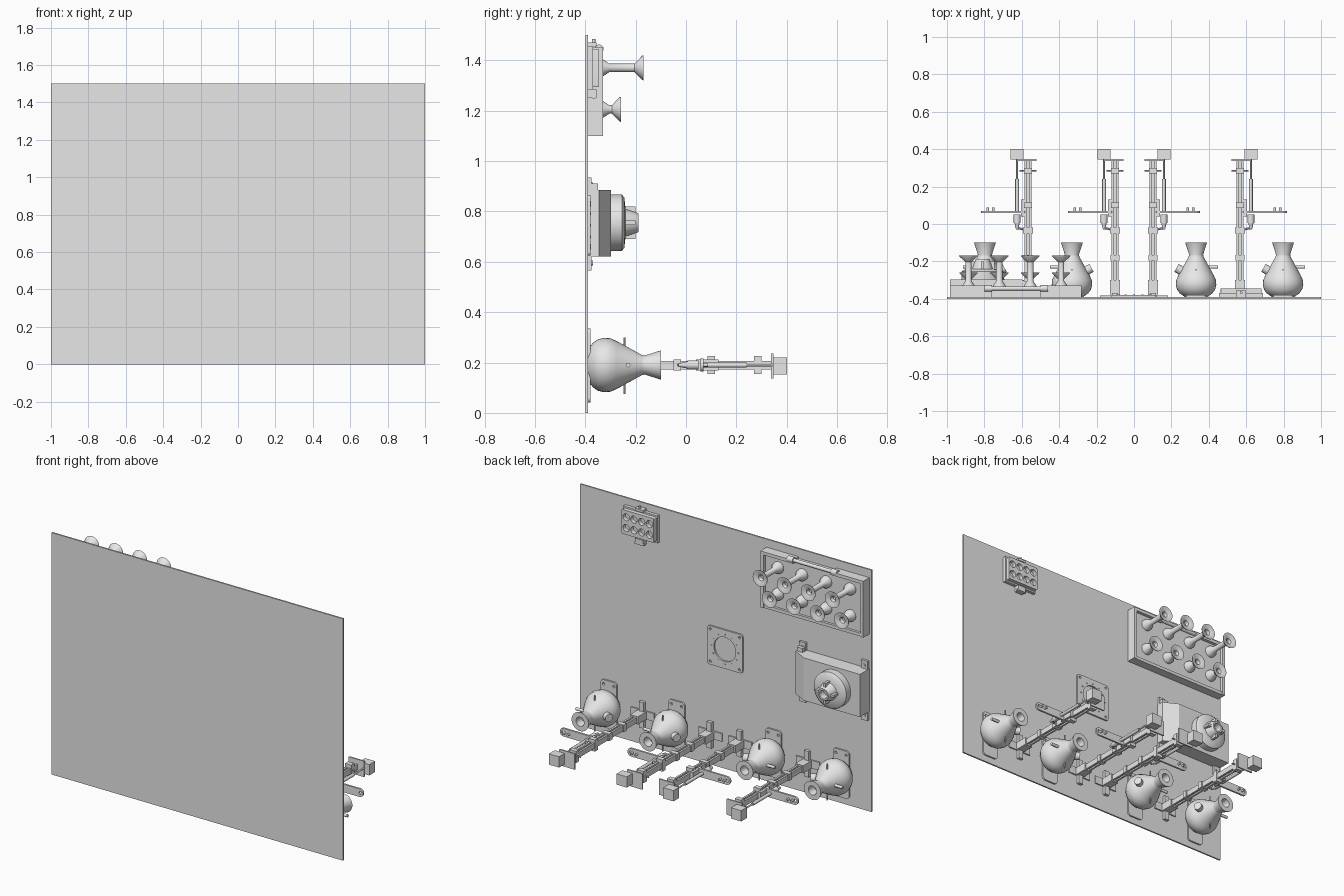
import bpy, bmesh
from math import pi, cos, sin
from mathutils import Vector, Matrix

cube = bpy.data.objects.get("Cube")
if cube:
    bpy.data.objects.remove(cube)

grey = bpy.data.materials.new("light_grey")
grey.use_nodes = True
grey.diffuse_color = (0.8, 0.8, 0.8, 1)
grey.node_tree.nodes["Principled BSDF"].inputs["Base Color"].default_value = (0.8, 0.8, 0.8, 1)

BACK = -0.39   # inner surface of the wall panel
AXIS = 0.19    # height of the bottles and arms


def add(name, bm, smooth=False):
    bmesh.ops.recalc_face_normals(bm, faces=bm.faces)
    mesh = bpy.data.meshes.new(name)
    bm.to_mesh(mesh)
    bm.free()
    mesh.materials.append(grey)
    ob = bpy.data.objects.new(name, mesh)
    bpy.context.collection.objects.link(ob)
    if smooth:
        bpy.ops.object.select_all(action='DESELECT')
        bpy.context.view_layer.objects.active = ob
        ob.select_set(True)
        bpy.ops.object.shade_smooth_by_angle(angle=0.6)
    return ob


def box(name, x, y, z):
    """Box from (low, high) pairs in any order."""
    size = [abs(p[1] - p[0]) for p in (x, y, z)]
    mid = [(p[0] + p[1]) / 2 for p in (x, y, z)]
    bm = bmesh.new()
    bmesh.ops.create_cube(bm, size=1, matrix=Matrix.Translation(mid) @ Matrix.Diagonal((*size, 1)))
    return add(name, bm)


def rod(name, a, b, r, r2=None, n=20):
    a, b = Vector(a), Vector(b)
    turn = (b - a).to_track_quat('Z', 'Y').to_matrix().to_4x4()
    bm = bmesh.new()
    bmesh.ops.create_cone(bm, cap_ends=True, segments=n, radius1=r, radius2=r if r2 is None else r2,
                          depth=(b - a).length, matrix=Matrix.Translation((a + b) / 2) @ turn)
    return add(name, bm, True)


def lathe(name, profile, x, z, n=36):
    """Turn (y, radius) points around an axis along y."""
    bm = bmesh.new()
    verts = [bm.verts.new((x + r, y, z)) for y, r in profile]
    edges = [bm.edges.new(pair) for pair in zip(verts, verts[1:])]
    bmesh.ops.spin(bm, geom=verts + edges, cent=(x, 0, z), axis=(0, 1, 0), angle=2 * pi, steps=n)
    bmesh.ops.remove_doubles(bm, verts=bm.verts, dist=1e-5)
    return add(name, bm, True)


def circle(x, z, r, n=24):
    return [(x + r * cos(2 * pi * i / n), z + r * sin(2 * pi * i / n)) for i in range(n)]


def rounded(x, z, w, h, r):
    """Rounded rectangle outline centred on x, z."""
    pts = []
    for i, (sx, sz) in enumerate([(1, 1), (-1, 1), (-1, -1), (1, -1)]):
        for k in range(7):
            a = (i + k / 6) * pi / 2
            pts.append((x + sx * (w / 2 - r) + r * cos(a), z + sz * (h / 2 - r) + r * sin(a)))
    return pts


def plate(name, outlines, y0, y1):
    """Flat plate facing y; the outlines after the first are holes."""
    cu = bpy.data.curves.new(name, 'CURVE')
    cu.dimensions, cu.fill_mode, cu.extrude = '2D', 'BOTH', (y1 - y0) / 2
    for pts in outlines:
        sp = cu.splines.new('POLY')
        sp.points.add(len(pts) - 1)
        for p, (x, z) in zip(sp.points, pts):
            p.co = (x, z, 0, 1)
        sp.use_cyclic_u = True
    tmp = bpy.data.objects.new(name + "_curve", cu)
    bpy.context.collection.objects.link(tmp)
    bpy.context.view_layer.update()
    mesh = bpy.data.meshes.new_from_object(tmp.evaluated_get(bpy.context.evaluated_depsgraph_get()))
    bm = bmesh.new()
    bm.from_mesh(mesh)
    bpy.data.objects.remove(tmp)
    bpy.data.meshes.remove(mesh)
    bm.transform(Matrix.Translation((0, (y0 + y1) / 2, 0)) @ Matrix.Rotation(pi / 2, 4, 'X'))
    bmesh.ops.remove_doubles(bm, verts=bm.verts, dist=1e-5)
    return add(name, bm)


# Wall panel
box("wall_panel", (-1, 1), (-0.4, BACK), (0, 1.5))

# Square flange with a round opening and a ring of bolts
corners = [(sx * 0.1, 0.745 + sz * 0.1) for sx in (-1, 1) for sz in (-1, 1)]
plate("flange_plate", [rounded(0, 0.745, 0.24, 0.24, 0.015), circle(0, 0.745, 0.075, 40)]
      + [circle(x, z, 0.008, 10) for x, z in corners], BACK, -0.38)
for x, z in circle(0, 0.745, 0.092, 12):
    rod("flange_bolt", (x, -0.38, z), (x, -0.377, z), 0.005, n=8)

# Socket block with two rows of four sockets
box("socket_back", (0.455, 0.69), (BACK, -0.37), (1.285, 1.455))
sockets = [circle(0.573 + (i - 1.5) * 0.053, 1.37 + j * 0.033, 0.022, 20) for i in range(4) for j in (-1, 1)]
plate("socket_face", [rounded(0.573, 1.37, 0.22, 0.15, 0.005)] + sockets, -0.37, -0.345)
for z0, z1 in ((1.455, 1.47), (1.25, 1.285)):
    box("socket_clip", (0.545, 0.6), (BACK, -0.355), (z0, z1))
rod("clip_pin_top", (0.573, -0.367, 1.47), (0.573, -0.367, 1.485), 0.007)
rod("clip_pin_bottom", (0.54, -0.365, 1.255), (0.605, -0.365, 1.255), 0.008)

# Horn tray with raised rim
box("tray_base", (-0.98, -0.28), (BACK, -0.35), (1.11, 1.44))
box("tray_side_inner", (-0.3, -0.28), (BACK, -0.33), (1.1, 1.45))
box("tray_side_outer", (-0.985, -0.965), (BACK, -0.33), (1.1, 1.45))
box("tray_bottom", (-0.98, -0.28), (BACK, -0.335), (1.1, 1.12))
box("tray_top_inner", (-0.5, -0.28), (BACK, -0.33), (1.43, 1.45))
box("tray_top_outer", (-0.98, -0.76), (BACK, -0.33), (1.43, 1.45))
rod("tray_handle", (-0.77, -0.345, 1.445), (-0.49, -0.345, 1.445), 0.011)
for x in (-0.78, -0.48):
    rod("tray_handle_knob", (x - 0.02, -0.345, 1.445), (x + 0.02, -0.345, 1.445), 0.018)

# Two rows of horns, long above and short below
for i in range(4):
    x = -0.885 + i * 0.165
    for label, z, end in (("long_horn", 1.37, -0.168), ("short_horn", 1.205, -0.258)):
        lathe(label, [(-0.35, 0.036), (-0.33, 0.034), (-0.305, 0.017), (end - 0.036, 0.017),
                      (end - 0.006, 0.048), (end, 0.05), (end, 0.042), (end - 0.01, 0.018),
                      (end - 0.03, 0.013), (end - 0.03, 0)], x, z, 28)

# Heater housing with one sloped side
bm = bmesh.new()
outline = [(-0.985, BACK), (-0.51, BACK), (-0.51, -0.345), (-0.6, -0.297), (-0.985, -0.297)]
face = bm.faces.new([bm.verts.new((x, y, 0.62)) for x, y in outline])
top = bmesh.ops.extrude_face_region(bm, geom=[face])["geom"]
bmesh.ops.translate(bm, vec=(0, 0, 0.265), verts=[v for v in top if isinstance(v, bmesh.types.BMVert)])
add("heater_housing", bm)
for x in (-0.535, -0.96):
    for z in (0.905, 0.595):
        box("housing_tab", (x - 0.022, x + 0.022), (BACK, -0.375), (z - 0.03, z + 0.03))
        rod("tab_screw", (x, -0.375, z), (x, -0.37, z), 0.01, n=12)
box("housing_latch", (-0.555, -0.515), (BACK, -0.35), (0.88, 0.91))

# Round drum on the housing
PX, PZ = -0.81, 0.755
lathe("drum", [(-0.3, 0.112), (-0.255, 0.112), (-0.245, 0.1), (-0.24, 0.055), (-0.195, 0.04),
               (-0.188, 0.036), (-0.188, 0.026), (-0.23, 0.024), (-0.23, 0)], PX, PZ, 40)
for s in (-1, 1):
    box("drum_fin", (PX - 0.008, PX + 0.008), (-0.245, -0.2), (PZ + s * 0.035, PZ + s * 0.065))
    box("drum_side_fin", (PX + s * 0.035, PX + s * 0.065), (-0.245, -0.2), (PZ - 0.008, PZ + 0.008))

BOTTLE = [(BACK, 0.06), (-0.383, 0.07), (-0.37, 0.088), (-0.35, 0.102), (-0.325, 0.108), (-0.3, 0.106),
          (-0.275, 0.095), (-0.175, 0.04), (-0.163, 0.038), (-0.1, 0.058), (-0.1, 0.028),
          (-0.15, 0.022), (-0.15, 0)]

for s in (-1, 1):
    # Bottles with mounting plate, lever and spout
    for bx in (0.332, 0.797):
        x = s * bx
        plate("bottle_mount", [rounded(x, 0.188, 0.11, 0.295, 0.02)]
              + [circle(x + k * 0.035, 0.31, 0.008, 10) for k in (-1, 1)], BACK, -0.38)
        lathe("bottle", BOTTLE, x, AXIS)
        rod("bottle_lever", (x + s * 0.04, -0.23, AXIS), (x + s * 0.118, -0.23, AXIS), 0.009)
        rod("bottle_pin", (x, -0.245, 0.075), (x, -0.245, 0.3), 0.004, n=8)
        rod("bottle_spout", (x - s * 0.05, -0.265, AXIS), (x - s * 0.105, -0.235, AXIS), 0.024)

    # Arms with double rails
    for ax in (0.102, 0.567):
        x = s * ax
        for k in (-1, 1):
            box("arm_rail", (x + k * 0.006, x + k * 0.018), (BACK, 0.34), (0.172, 0.206))
        box("arm_core", (x - 0.007, x + 0.007), (BACK, 0.34), (0.181, 0.197))
        # Cross-shaped foot at the wall
        box("foot_plate", (x - 0.08, x + 0.08), (BACK, -0.382), (0.165, 0.215))
        box("foot_upright", (x - 0.016, x + 0.016), (BACK, -0.37), (0.11, 0.27))
        box("foot_block", (x - 0.027, x + 0.027), (-0.382, -0.3), (0.165, 0.213))
        # Clamps along the rails
        for y, w, h in ((-0.18, 0.024, 0.022), (-0.035, 0.026, 0.022), (0.1, 0.022, 0.036), (0.285, 0.022, 0.036)):
            box("rail_clamp", (x - w, x + w), (y - 0.015, y + 0.015), (AXIS - h, AXIS + h))
        rod("clamp_screw", (x - 0.045, 0.285, AXIS), (x + 0.045, 0.285, AXIS), 0.004, n=8)
        # End plate and drive block
        cx = x + s * 0.058
        box("end_plate", (x - s * 0.045, x + s * 0.06), (0.338, 0.347), (0.137, 0.235))
        box("drive_block", (cx - 0.035, cx + 0.035), (0.345, 0.402), (0.153, 0.22))
        # Drive shaft and nozzle
        rod("drive_shaft", (cx, 0.06, AXIS), (cx, 0.345, AXIS), 0.005, n=12)
        rod("shaft_sleeve", (cx, 0.06, AXIS), (cx, 0.24, AXIS), 0.01)
        rod("nozzle", (cx, 0.05, AXIS), (cx, 0.005, AXIS), 0.018)
        rod("nozzle_tip", (cx, 0.005, AXIS), (cx, -0.03, AXIS), 0.014, 0.006)
        rod("nozzle_link", (x, -0.035, AXIS), (cx, -0.02, AXIS), 0.006, n=10)
        # Swing bar with holes and pegs
        bar = x + s * 0.13
        plate("swing_bar", [rounded(bar, AXIS, 0.24, 0.05, 0.024)]
              + [circle(bar + k * 0.1, AXIS, 0.009, 12) for k in (-1, 1)], 0.058, 0.07)
        for k in (0.055, 0.085):
            rod("bar_peg", (bar + s * k, 0.07, AXIS), (bar + s * k, 0.088, AXIS), 0.007, n=12)
        box("bar_bracket", (x + s * 0.018, x + s * 0.036), (0.04, 0.13), (0.168, 0.212))
